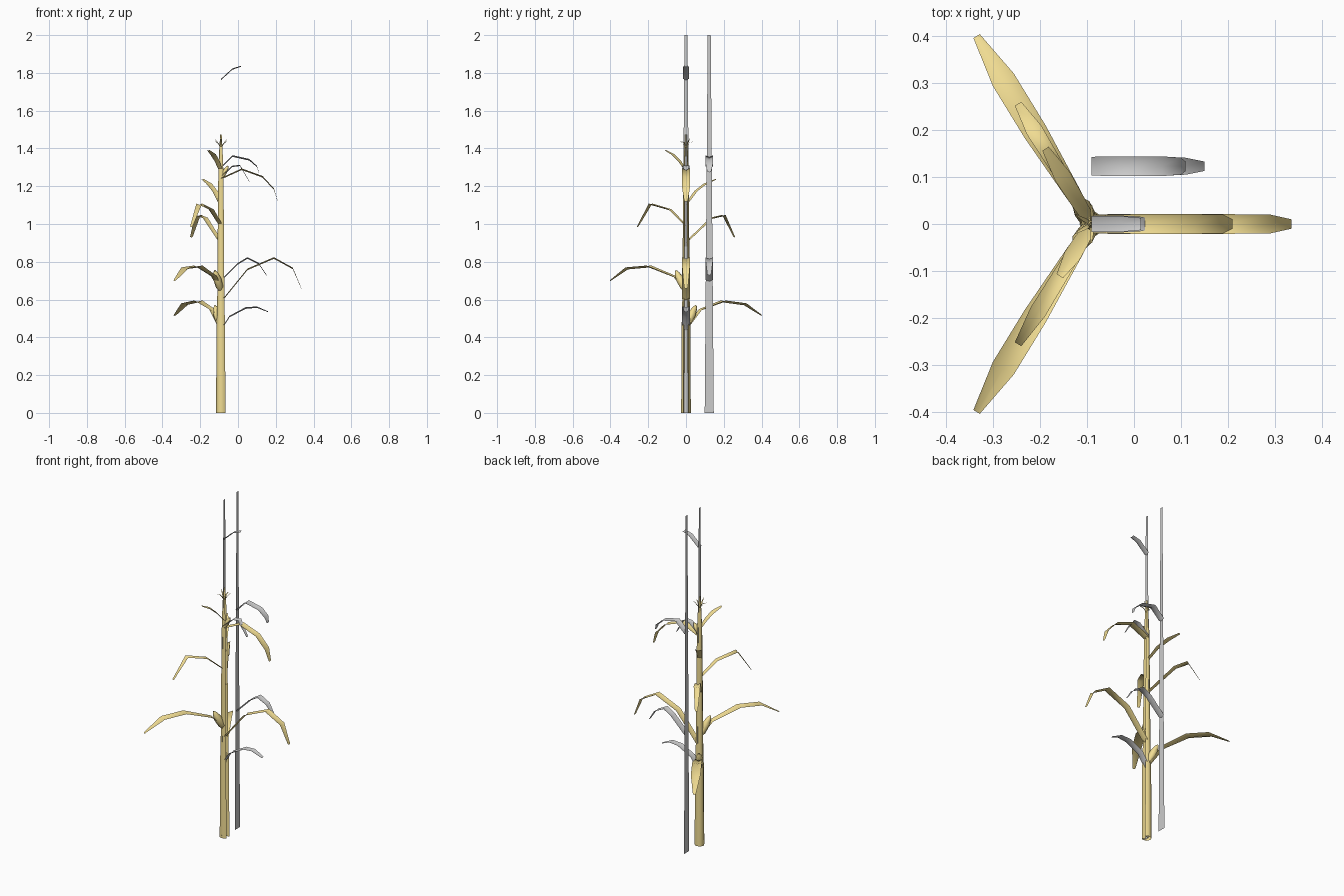
import bpy
from math import sin, cos, radians
from mathutils import Vector

if "Cube" in bpy.data.objects:
    bpy.data.objects.remove(bpy.data.objects["Cube"])

CX = -0.09          # stalk axis
STEM_Y = 0.123      # second bare stem

straw = bpy.data.materials.new("dry_straw")
straw.diffuse_color = (0.88, 0.72, 0.29, 1)
straw.use_nodes = True
straw.node_tree.nodes["Principled BSDF"].inputs["Base Color"].default_value = straw.diffuse_color


def make(name, verts, faces, mat=None):
    me = bpy.data.meshes.new(name)
    me.from_pydata([tuple(v) for v in verts], [], faces)
    me.update()
    ob = bpy.data.objects.new(name, me)
    bpy.context.collection.objects.link(ob)
    if mat:
        me.materials.append(mat)
    for p in me.polygons:
        p.use_smooth = True
    me.set_sharp_from_angle(angle=radians(75))
    return ob


def skin(name, rings, mat=None, closed=True):
    n = len(rings[0])
    verts = [v for r in rings for v in r]
    faces = []
    for i in range(len(rings) - 1):
        for j in range(n if closed else n - 1):
            k = (j + 1) % n
            faces.append((i*n + j, i*n + k, (i+1)*n + k, (i+1)*n + j))
    return make(name, verts, faces, mat)


def leaf(name, path, angle, widths, y=0.0, mat=None):
    """Shallow trough-shaped ribbon: path is (distance outward, height)."""
    d = Vector((cos(radians(angle)), sin(radians(angle)), 0))
    side = Vector((-d.y, d.x, 0))
    rings = []
    for (r, z), w in zip(path, widths):
        c = Vector((CX, y, z)) + d * r
        rise = Vector((0, 0, w * 0.2))
        rings.append([c - side*w + rise, c - rise, c + side*w + rise])
    return skin(name, rings, mat, closed=False)


def spindle(name, base, axis, profile, mat, sides=6):
    """Round body along an axis: profile is (distance, radius)."""
    a = Vector(axis).normalized()
    u = a.orthogonal().normalized()
    v = a.cross(u)
    b = Vector(base)
    rings = [[b + a*t + (u*cos(i*6.28319/sides) + v*sin(i*6.28319/sides)) * r
              for i in range(sides)] for t, r in profile]
    return skin(name, rings, mat)


# Stalk: tapered, with a groove on the +x side
section = [(-0.1, -0.35), (0.9, -0.55), (0.3, -0.98), (-0.6, -0.8), (-1, 0),
           (-0.6, 0.8), (0.3, 0.98), (0.9, 0.55), (-0.1, 0.35)]
levels = [(0, 0.026), (0.44, 0.024), (0.6, 0.02), (1.0, 0.017),
          (1.28, 0.014), (1.4, 0.009), (1.475, 0.004)]
skin("stalk", [[(CX + a*r, b*r, z) for a, b in section] for z, r in levels], straw)

# Flat bare stems
for name, y in (("bare_stem_front", 0.0), ("bare_stem_back", STEM_Y)):
    make(name, [(CX, y - 0.024, 0), (CX, y + 0.024, 0),
                (CX, y + 0.008, 2), (CX, y - 0.008, 2)], [(0, 1, 2, 3)])

# Straw leaves in three directions
L, R = 238.5, 121.5
wide = [0.012, 0.018, 0.026, 0.026, 0.008]
slim = [0.02, 0.021, 0.021, 0.02, 0.01]
small = [0.012, 0.016, 0.018, 0.008]
straw_leaves = [
    (0, [(0.01, 0.6), (0.14, 0.76), (0.28, 0.82), (0.38, 0.765), (0.425, 0.66)], slim),
    (0, [(0, 1.24), (0.11, 1.29), (0.22, 1.25), (0.28, 1.185), (0.3, 1.12)], slim),
    (L, [(0, 0.64), (0.07, 0.72), (0.23, 0.775), (0.36, 0.765), (0.469, 0.70)], wide),
    (R, [(0, 0.44), (0.09, 0.545), (0.23, 0.59), (0.36, 0.575), (0.469, 0.515)], wide),
    (L, [(0, 0.99), (0.1, 1.075), (0.22, 1.105), (0.3, 0.985)], small),
    (R, [(0, 0.9), (0.16, 1.03), (0.235, 1.045), (0.3, 0.93)], small),
    (L, [(0, 1.28), (0.04, 1.33), (0.08, 1.365), (0.13, 1.39)], small),
    (R, [(0, 1.1), (0.06, 1.17), (0.12, 1.21), (0.188, 1.237)], small),
]
for i, (ang, path, w) in enumerate(straw_leaves):
    leaf(f"straw_leaf_{i+1}", path, ang, w, mat=straw)

# Grey leaves on the bare stems
grey = [0.02, 0.021, 0.021, 0.018, 0.01]
grey_leaves = [
    (0, [(0, 1.765), (0.06, 1.82), (0.105, 1.835)], [0.017, 0.017, 0.013]),
    (0, [(0, 1.25), (0.06, 1.305), (0.1, 1.31), (0.15, 1.225)], [0.018, 0.018, 0.016, 0.008]),
    (0, [(0, 0.44), (0.045, 0.51), (0.13, 0.555), (0.19, 0.56), (0.25, 0.535)], grey),
    (STEM_Y, [(0, 1.30), (0.06, 1.36), (0.15, 1.34), (0.19, 1.305), (0.2, 1.275)], grey),
    (STEM_Y, [(0, 0.70), (0.09, 0.79), (0.14, 0.82), (0.2, 0.79), (0.24, 0.73)], grey),
]
for i, (y, path, w) in enumerate(grey_leaves):
    leaf(f"grey_leaf_{i+1}", path, 0, w, y=y)

# Ears tucked into the leaf joints
ear = [(0, 0.008), (0.03, 0.02), (0.08, 0.022), (0.115, 0.013), (0.13, 0.004)]
for i, (ang, z, s) in enumerate(((R, 0.455, 1), (L, 0.64, 1), (0, 1.24, 0.6))):
    a = radians(ang)
    spindle(f"ear_{i+1}", (CX, 0, z), (0.55*cos(a), 0.55*sin(a), 1),
            [(t*s, r*s) for t, r in ear], straw)

# Tassel sprigs
for i in range(6):
    leaf(f"tassel_sprig_{i+1}", [(0, 1.40), (0.02, 1.43), (0.04, 1.452 - 0.015*(i % 2))],
         i*60 + 30, [0.004, 0.004, 0.001], mat=straw)
